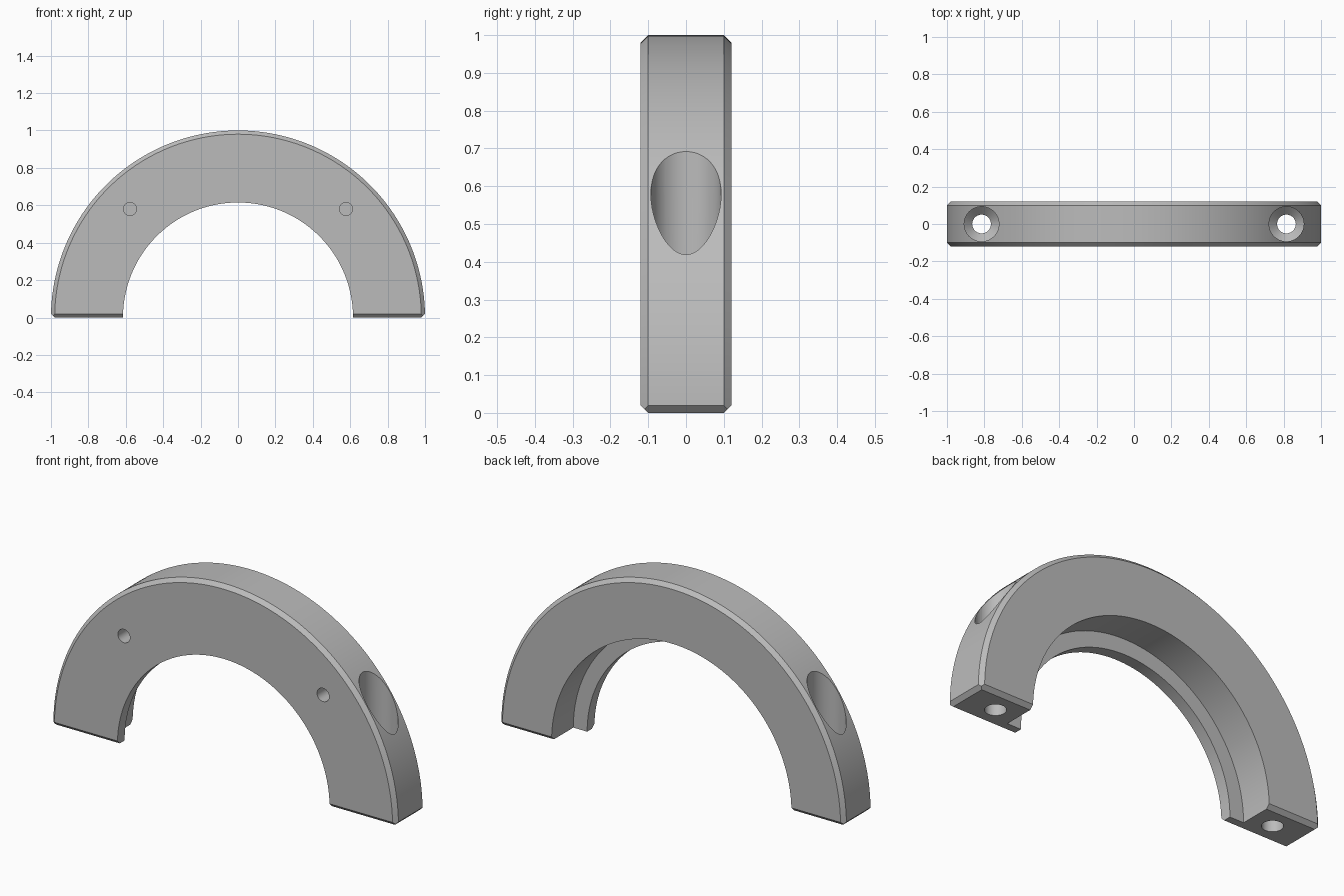
import bpy, bmesh, math
from mathutils import Matrix, Vector

if "Cube" in bpy.data.objects:
    bpy.data.objects.remove(bpy.data.objects["Cube"])

SEG = 128      # steps around the half ring
HALF_Y = 0.12  # half thickness
CH = 0.02      # chamfer size

grey = bpy.data.materials.new("plain grey")
grey.diffuse_color = (0.5, 0.5, 0.5, 1)
grey.use_nodes = True
grey.node_tree.nodes["Principled BSDF"].inputs["Base Color"].default_value = grey.diffuse_color


def make_object(name, bm):
    bmesh.ops.recalc_face_normals(bm, faces=bm.faces)
    mesh = bpy.data.meshes.new(name)
    bm.to_mesh(mesh)
    bm.free()
    mesh.materials.append(grey)
    obj = bpy.data.objects.new(name, mesh)
    bpy.context.collection.objects.link(obj)
    return obj


def lathe_cutter(name, profile, matrix, seg=48):
    """Closed solid turned about local z from (radius, height) points."""
    bm = bmesh.new()
    rings = [[bm.verts.new((r * math.cos(2 * math.pi * i / seg),
                            r * math.sin(2 * math.pi * i / seg), h))
              for i in range(seg)] for r, h in profile]
    for a, b in zip(rings, rings[1:]):
        for i in range(seg):
            j = (i + 1) % seg
            bm.faces.new((a[i], a[j], b[j], b[i]))
    bm.faces.new(rings[0])
    bm.faces.new(rings[-1])
    bm.transform(matrix)
    obj = make_object(name, bm)
    obj.hide_render = True
    return obj


# Half ring: cross-section (radius, y) with a thin inner lip at the front
section = [(0.615, -HALF_Y), (1 - CH, -HALF_Y), (1, -HALF_Y + CH),
           (1, HALF_Y - CH), (1 - CH, HALF_Y), (0.695, HALF_Y),
           (0.695, -0.06), (0.615, -0.06)]
bm = bmesh.new()
rings = []
for i in range(SEG + 1):
    a = math.pi * i / SEG
    rings.append([bm.verts.new((r * math.cos(a), y, r * math.sin(a)))
                  for r, y in section])
n = len(section)
for a, b in zip(rings, rings[1:]):
    for i in range(n):
        j = (i + 1) % n
        bm.faces.new((a[i], a[j], b[j], b[i]))
bm.faces.new(rings[0])
bm.faces.new(rings[-1])

# Chamfers around the two feet: front, back and both outer ends
for point, normal in (((0, -HALF_Y, CH), (0, -1, -1)),
                      ((0, HALF_Y, CH), (0, 1, -1)),
                      ((1, 0, CH), (1, 0, -1)),
                      ((-1, 0, CH), (-1, 0, -1))):
    bmesh.ops.bisect_plane(bm, geom=bm.verts[:] + bm.edges[:] + bm.faces[:],
                           dist=1e-6, plane_co=Vector(point),
                           plane_no=Vector(normal).normalized(),
                           clear_outer=True)
    bmesh.ops.holes_fill(bm, edges=[e for e in bm.edges if e.is_boundary])
clamp = make_object("half_ring_clamp", bm)

# Bolt holes with wide recesses, and small blind holes in the front face
cutters = []
for side in (-1, 1):
    cutters.append(lathe_cutter(
        "bolt_hole_cutter",
        [(0.05, -0.1), (0.05, 0.257), (0.093, 0.30), (0.093, 1.1)],
        Matrix.Translation((side * 0.815, 0, 0))))
    cutters.append(lathe_cutter(
        "pin_hole_cutter", [(0.035, -0.1), (0.035, 0.1)],
        Matrix.Translation((side * 0.577, -HALF_Y, 0.58))
        @ Matrix.Rotation(math.pi / 2, 4, 'X'), 32))

bpy.context.view_layer.objects.active = clamp
clamp.select_set(True)
for cutter in cutters:
    mod = clamp.modifiers.new("hole", 'BOOLEAN')
    mod.operation = 'DIFFERENCE'
    mod.solver = 'EXACT'
    mod.object = cutter
    bpy.ops.object.modifier_apply(modifier=mod.name)
    bpy.data.objects.remove(cutter)

bpy.ops.object.shade_smooth_by_angle(angle=math.radians(25))
